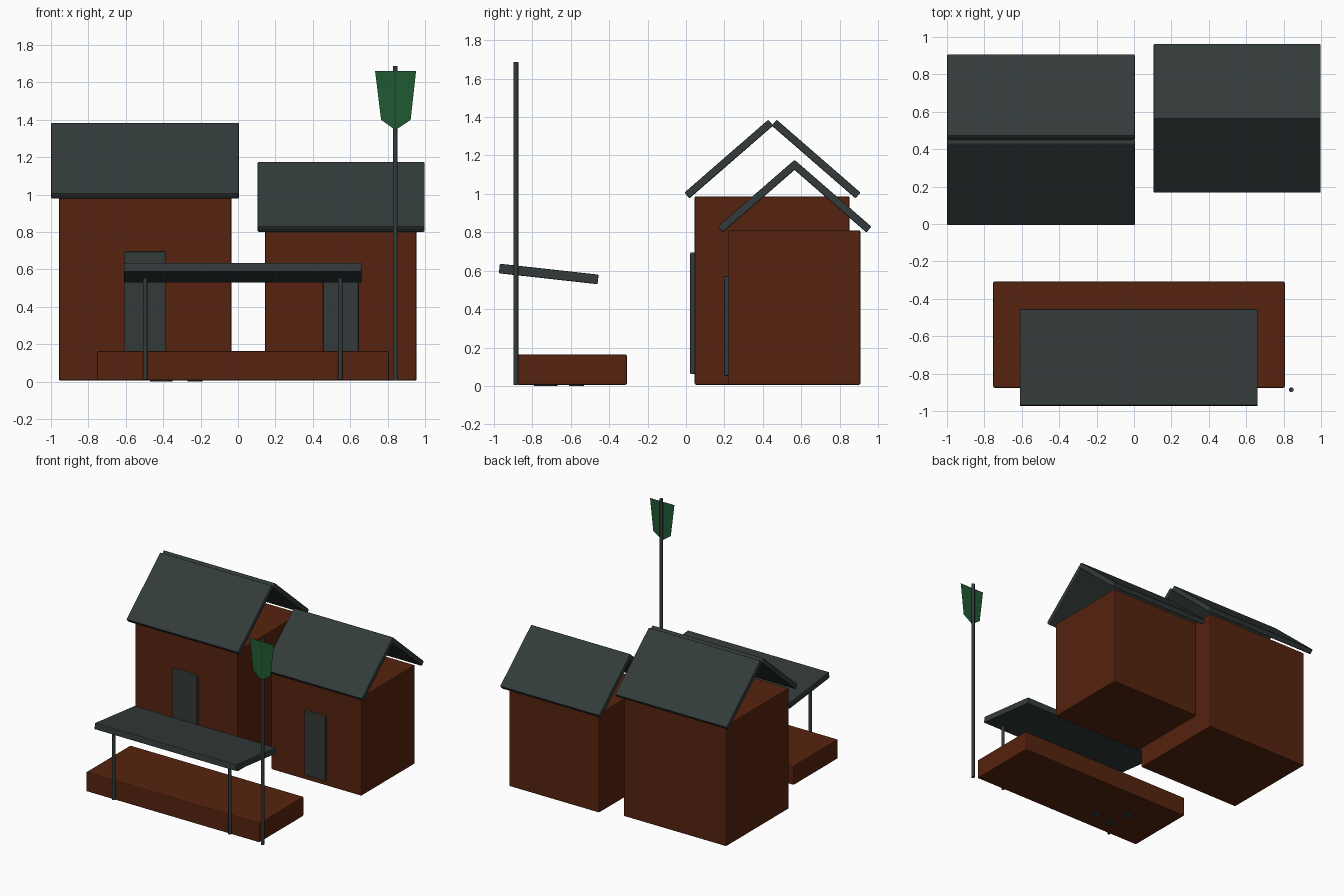
import bpy, math

if "Cube" in bpy.data.objects:
    bpy.data.objects.remove(bpy.data.objects["Cube"])


def material(name, rgb):
    m = bpy.data.materials.new(name)
    m.diffuse_color = (*rgb, 1)
    m.use_nodes = True
    m.node_tree.nodes["Principled BSDF"].inputs["Base Color"].default_value = m.diffuse_color
    return m


BROWN = material("brick_brown", (0.092, 0.017, 0.0045))
SLATE = material("dark_slate", (0.033, 0.044, 0.043))
GREEN = material("flag_green", (0.0145, 0.1, 0.034))


def box(name, lo, hi, mat, tilt=0, bevel=0.008):
    """Bevelled box between two corners, tilted about x at its centre."""
    mid = [(a + b) / 2 for a, b in zip(lo, hi)]
    bpy.ops.mesh.primitive_cube_add(size=1, location=mid)
    ob = bpy.context.object
    ob.name = name
    ob.scale = [b - a for a, b in zip(lo, hi)]
    bpy.ops.object.transform_apply(location=False, rotation=False, scale=True)
    ob.rotation_euler.x = math.radians(tilt)
    mod = ob.modifiers.new("bevel", "BEVEL")
    mod.width, mod.segments = bevel, 2
    ob.data.materials.append(mat)
    return ob


def rod(name, x, y, z0, z1, radius, mat):
    bpy.ops.mesh.primitive_cylinder_add(vertices=16, radius=radius, depth=z1 - z0,
                                        location=(x, y, (z0 + z1) / 2))
    ob = bpy.context.object
    ob.name = name
    ob.data.materials.append(mat)
    bpy.ops.object.shade_smooth_by_angle(angle=math.radians(40))
    return ob


def roof(name, x0, x1, ridge_y, offset, z, length, thick=0.04, angle=41):
    """Two sloping slabs mirrored about the ridge."""
    for side, label in ((-1, "front"), (1, "back")):
        y = ridge_y + side * offset
        box(f"{name}_{label}", (x0, y - length / 2, z - thick / 2),
            (x1, y + length / 2, z + thick / 2), SLATE, -side * angle, 0.006)


# Houses with open gable roofs and doors
box("large_house", (-0.958, 0.045, 0.006), (-0.034, 0.852, 0.987), BROWN)
roof("large_roof", -1.0, 0.005, 0.45, 0.227, 1.181, 0.578)
box("large_door", (-0.608, 0.022, 0.062), (-0.387, 0.062, 0.695), SLATE, 0, 0.005)

box("small_house", (0.145, 0.22, 0.006), (0.955, 0.908, 0.81), BROWN)
roof("small_roof", 0.105, 0.998, 0.565, 0.187, 0.988, 0.53)
box("small_door", (0.455, 0.198, 0.052), (0.643, 0.236, 0.572), SLATE, 0, 0.005)

# Platform and sloping canopy on two posts
box("platform", (-0.753, -0.876, 0.006), (0.806, -0.307, 0.164), BROWN)
box("canopy", (-0.61, -0.973, 0.558), (0.661, -0.456, 0.608), SLATE, -6.3, 0.005)
for x, label in ((-0.497, "left"), (0.547, "right")):
    rod(f"canopy_post_{label}", x, -0.886, 0.012, 0.555, 0.012, SLATE)

# Small feet showing under the platform
for i, (x, y) in enumerate(((-0.23, -0.71), (-0.39, -0.75), (-0.43, -0.57))):
    rod(f"platform_foot_{i + 1}", x, y, 0.0, 0.03, 0.04, SLATE)

# Tall pole with a hanging pennant
rod("flag_pole", 0.841, -0.886, 0.006, 1.687, 0.013, SLATE)
outline = [(-0.109, 1.66), (-0.077, 1.4), (0, 1.345), (0.081, 1.4), (0.11, 1.66)]
mesh = bpy.data.meshes.new("pennant")
mesh.from_pydata([(0.842 + x, -0.898, z) for x, z in outline], [], [range(5)])
mesh.materials.append(GREEN)
bpy.context.collection.objects.link(bpy.data.objects.new("pennant", mesh))
